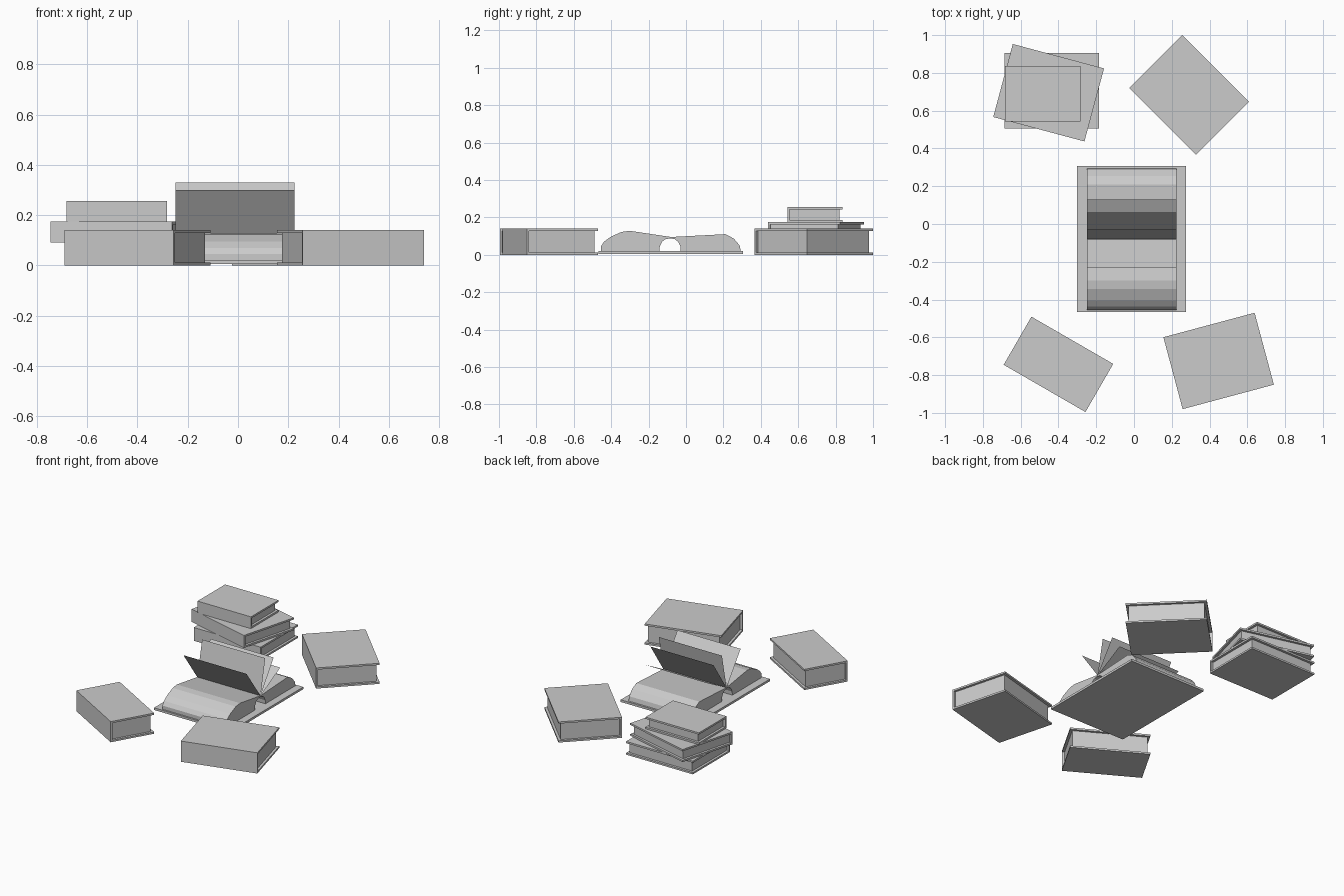
import bpy, bmesh
from math import radians
from mathutils import Matrix, Vector

if "Cube" in bpy.data.objects:
    bpy.data.objects.remove(bpy.data.objects["Cube"])


def finish(bm, name):
    mesh = bpy.data.meshes.new(name)
    bm.to_mesh(mesh)
    bm.free()
    obj = bpy.data.objects.new(name, mesh)
    bpy.context.collection.objects.link(obj)
    return obj


def add_box(bm, lo, hi):
    lo, hi = Vector(lo), Vector(hi)
    mat = Matrix.Translation((lo + hi) / 2) @ Matrix.Diagonal((*(hi - lo), 1))
    bmesh.ops.create_cube(bm, size=1, matrix=mat)


def extrude_profile(name, yz, x0, x1):
    bm = bmesh.new()
    face = bm.faces.new([bm.verts.new((x0, y, z)) for y, z in yz])
    ext = bmesh.ops.extrude_face_region(bm, geom=[face], use_keep_orig=True)
    moved = [g for g in ext["geom"] if isinstance(g, bmesh.types.BMVert)]
    bmesh.ops.translate(bm, verts=moved, vec=(x1 - x0, 0, 0))
    bmesh.ops.recalc_face_normals(bm, faces=bm.faces[:])
    return finish(bm, name)


def closed_book(name, x, y, z, length, width, height, angle):
    """Hard cover as a C profile with its spine on local -y, plus recessed pages."""
    t, lip, w = 0.012, 0.016, width / 2
    profile = [(-w, 0), (w, 0), (w, t), (-w + t, t),
               (-w + t, height - t), (w, height - t), (w, height), (-w, height)]
    cover = extrude_profile(name + "_cover", profile, -length / 2, length / 2)
    bm = bmesh.new()
    add_box(bm, (-length / 2 + lip, -w + t, t), (length / 2 - lip, w - lip, height - t))
    pages = finish(bm, name + "_pages")
    for part in (cover, pages):
        part.location = (x, y, z)
        part.rotation_euler.z = radians(angle)


# Loose books and the stack of three
closed_book("front_right_book", 0.448, -0.725, 0, 0.5, 0.394, 0.14, 15)
closed_book("front_left_book", -0.40, -0.743, 0, 0.5, 0.294, 0.14, -30)
closed_book("back_right_book", 0.292, 0.683, 0, 0.5, 0.396, 0.14, -45)
closed_book("stack_bottom_book", -0.435, 0.705, 0, 0.5, 0.4, 0.09, 0)
closed_book("stack_middle_book", -0.452, 0.695, 0.09, 0.5, 0.4, 0.085, -15)
closed_book("stack_top_book", -0.483, 0.69, 0.175, 0.4, 0.295, 0.08, 0)

# Cover of the open book
bm = bmesh.new()
add_box(bm, (-0.302, -0.467, 0.005), (0.275, 0.306, 0.02))
finish(bm, "open_book_cover")

# Two page humps meeting over the arched hollow
X0, X1 = -0.248, 0.225
pages = [(-0.455, 0.02), (-0.455, 0.045), (-0.438, 0.07), (-0.405, 0.095),
         (-0.345, 0.122), (-0.30, 0.128), (-0.08, 0.095), (0.21, 0.11),
         (0.255, 0.087), (0.287, 0.05), (0.293, 0.02),
         (-0.028, 0.02), (-0.03, 0.045), (-0.042, 0.07), (-0.06, 0.083), (-0.085, 0.088),
         (-0.11, 0.083), (-0.128, 0.07), (-0.14, 0.045), (-0.142, 0.02)]
extrude_profile("open_book_pages", pages, X0, X1)

# Loose leaves fanning up from the gutter
for i, (y, z) in enumerate([(-0.23, 0.30), (-0.03, 0.33), (0.06, 0.30), (0.13, 0.205)]):
    bm = bmesh.new()
    corners = [(X0, -0.08, 0.093), (X1, -0.08, 0.093), (X1, y, z), (X0, y, z)]
    bm.faces.new([bm.verts.new(c) for c in corners])
    finish(bm, f"loose_leaf_{i + 1}")
